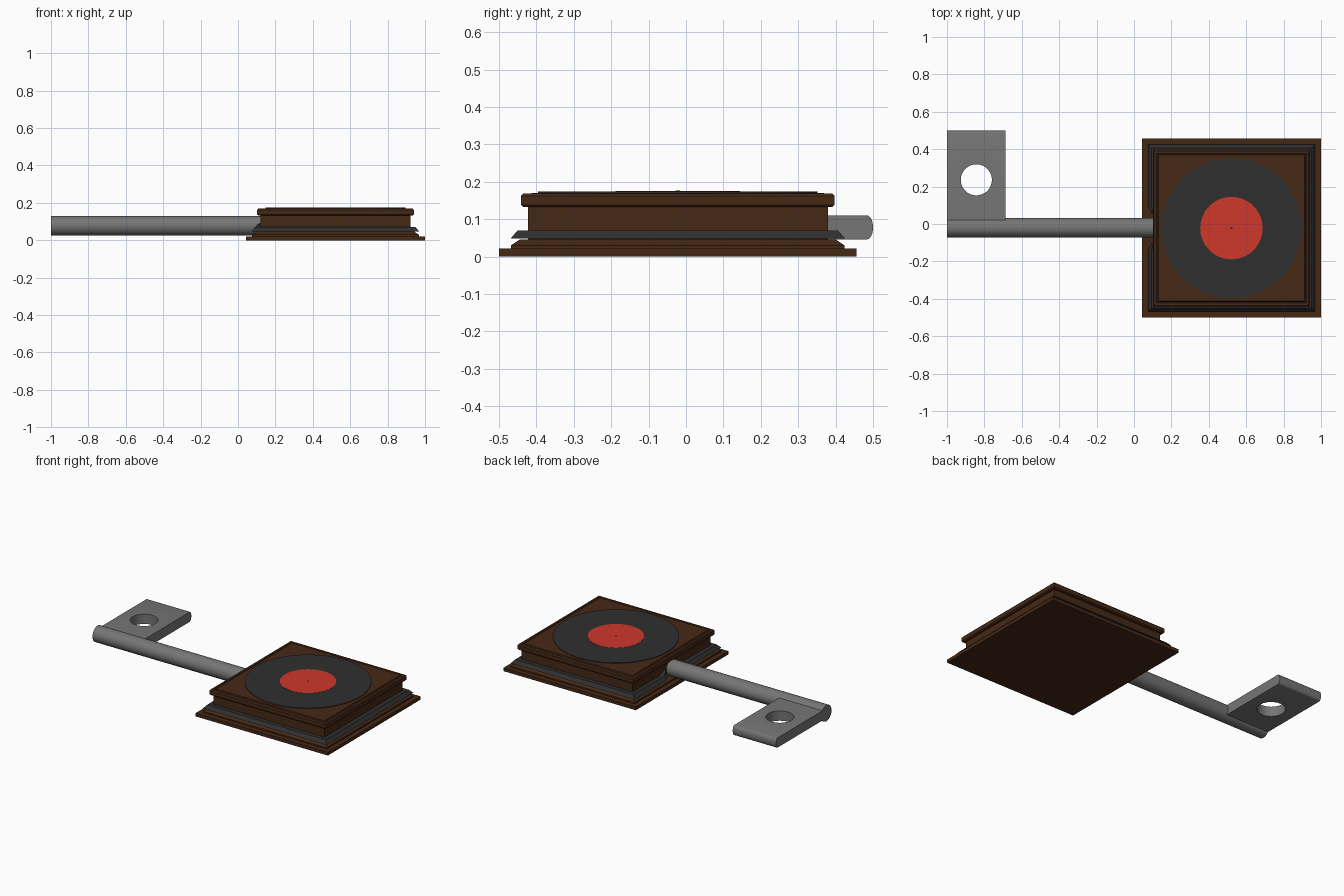
import bpy, bmesh
from math import sin, cos, pi, radians

if "Cube" in bpy.data.objects:
    bpy.data.objects.remove(bpy.data.objects["Cube"])

CX, CY = 0.521, -0.022      # centre of the record box
TZ = 0.078                  # height of the arm axis


def mat(name, rgb):
    m = bpy.data.materials.new(name)
    m.diffuse_color = (*rgb, 1)
    m.use_nodes = True
    m.node_tree.nodes["Principled BSDF"].inputs["Base Color"].default_value = m.diffuse_color
    return m


WOOD = mat("wood", (0.062, 0.022, 0.008))
BLACK = mat("black", (0.028, 0.028, 0.028))
RED = mat("red", (0.62, 0.038, 0.024))
STEEL = mat("steel", (0.18, 0.18, 0.18))


def make(name, verts, faces, material):
    bm = bmesh.new()
    vs = [bm.verts.new(v) for v in verts]
    for f in faces:
        bm.faces.new([vs[i] for i in f])
    bmesh.ops.recalc_face_normals(bm, faces=bm.faces)
    me = bpy.data.meshes.new(name)
    bm.to_mesh(me)
    bm.free()
    ob = bpy.data.objects.new(name, me)
    bpy.context.collection.objects.link(ob)
    me.materials.append(material)
    return ob


def loft(name, rings, material, closed=False):
    """Skin equal-sized rings of points; cap both ends."""
    n = len(rings[0])
    verts = [p for r in rings for p in r]
    faces = [(k*n + i, k*n + (i+1) % n, (k+1)*n + (i+1) % n, (k+1)*n + i)
             for k in range(len(rings)-1) for i in range(n)]
    faces += [tuple(range(n)), tuple(range((len(rings)-1)*n, len(rings)*n))]
    return make(name, verts, faces, material)


def square_stack(name, profile, material):
    """Square moulding from (half width, z) pairs."""
    return loft(name, [[(CX + sx*h, CY + sy*h, z) for sx, sy in
                        ((-1, -1), (1, -1), (1, 1), (-1, 1))] for h, z in profile], material)


def smooth(ob):
    bpy.ops.object.select_all(action='DESELECT')
    ob.select_set(True)
    bpy.context.view_layer.objects.active = ob
    bpy.ops.object.shade_smooth_by_angle(angle=radians(35))


def cylinder(name, r, depth, loc, material, rot=(0, 0, 0), sides=48):
    bpy.ops.mesh.primitive_cylinder_add(vertices=sides, radius=r, depth=depth,
                                        location=loc, rotation=rot)
    ob = bpy.context.object
    ob.name = name
    ob.data.materials.append(material)
    smooth(ob)
    return ob


# Wooden box: plinth, sloped step, body, overhanging lid with a grooved border
square_stack("base_plinth", [(0.478, 0), (0.478, 0.021), (0.40, 0.021)], WOOD)
square_stack("base_step", [(0.446, 0.02), (0.446, 0.03), (0.422, 0.046), (0.39, 0.046)], WOOD)
square_stack("box_body", [(0.401, 0.04), (0.401, 0.136)], WOOD)
square_stack("box_lid", [(0.40, 0.132), (0.413, 0.132), (0.419, 0.138), (0.419, 0.162),
                         (0.413, 0.169), (0.400, 0.169), (0.397, 0.165), (0.394, 0.165),
                         (0.391, 0.170), (0.385, 0.170)], WOOD)

# Dark band wrapped round the body, its ends curling in and up beside the arm
section = [(-0.005, 0.048), (0.047, 0.048), (0.028, 0.070), (-0.005, 0.070)]
end = [(-0.40, 0.068, 0.15, 0.02), (-0.40, 0.085, 0.65, 0.014), (-0.40, 0.12, 1, 0)]
path = [(x, y, -k, 0, lift) for x, y, k, lift in end]
path += [(sx*0.4, sy*0.4, sx, sy, 0) for sx, sy in ((-1, 1), (1, 1), (1, -1), (-1, -1))]
path += [(x, -y, -k, 0, lift) for x, y, k, lift in reversed(end)]
loft("dark_band", [[(CX + x + nx*d, CY + y + ny*d, z + lift) for d, z in section]
                   for x, y, nx, ny, lift in path], BLACK)

# Record, label and spindle hole
cylinder("record", 0.374, 0.012, (CX, CY, 0.168), BLACK, sides=96)
cylinder("record_label", 0.167, 0.010, (CX, CY, 0.170), RED, sides=64)
cylinder("spindle_dot", 0.006, 0.010, (CX, CY, 0.171), BLACK, sides=16)

# Arm tube
cylinder("arm_tube", 0.052, 1.14, (-0.43, -0.02, TZ), STEEL, rot=(0, pi/2, 0))

# Mounting plate with a rounded outer edge and a round hole
edge = [(0.484 + 0.016*cos(a), TZ + 0.032*sin(a))
        for a in (-pi/2 + pi*i/12 for i in range(13))]
outline = [(0.0, TZ - 0.032)] + edge + [(0.0, TZ + 0.032)]
plate = loft("mounting_plate", [[(x, y, z) for y, z in outline] for x in (-1.0, -0.687)], STEEL)
cutter = cylinder("hole_cutter", 0.083, 0.3, (-0.843, 0.236, TZ), STEEL, sides=64)
cutter.hide_render = True
mod = plate.modifiers.new("hole", 'BOOLEAN')
mod.operation = 'DIFFERENCE'
mod.solver = 'EXACT'
mod.object = cutter
bpy.context.view_layer.objects.active = plate
bpy.ops.object.modifier_apply(modifier="hole")
bpy.data.objects.remove(cutter)
smooth(plate)
